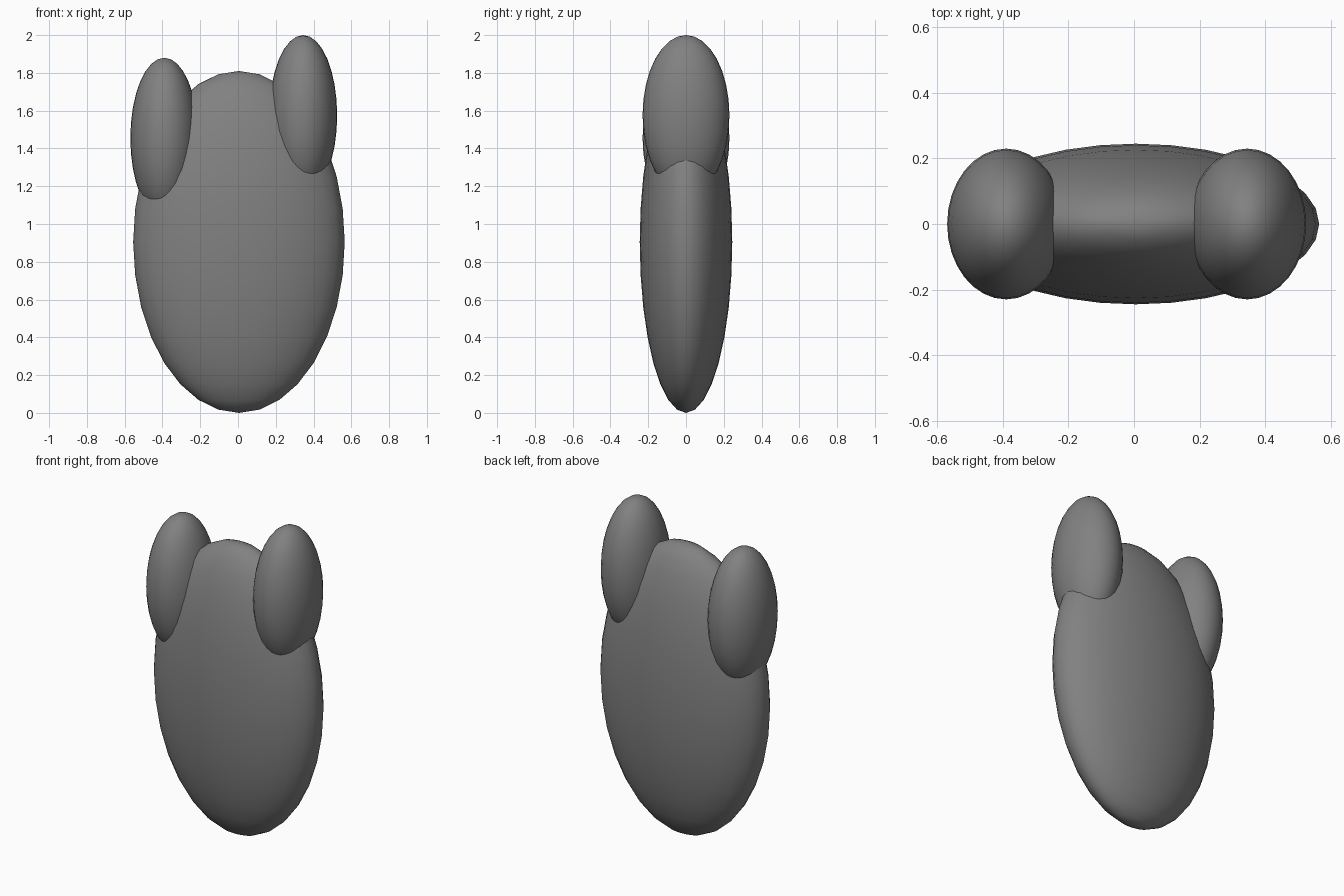
import bpy

cube = bpy.data.objects.get("Cube")
if cube:
    bpy.data.objects.remove(cube, do_unlink=True)

# Single grey material
grey = bpy.data.materials.new("mid_grey")
grey.use_nodes = True
colour = (0.22, 0.22, 0.22, 1)
grey.diffuse_color = colour
grey.node_tree.nodes["Principled BSDF"].inputs["Base Color"].default_value = colour


def ellipsoid(name, centre, radii):
    """Smooth sphere stretched to the given half-sizes."""
    bpy.ops.mesh.primitive_uv_sphere_add(segments=32, ring_count=16, radius=1, location=centre)
    ob = bpy.context.object
    ob.name = name
    ob.scale = radii
    bpy.ops.object.transform_apply(location=False, rotation=False, scale=True)
    bpy.ops.object.shade_smooth()
    ob.data.materials.append(grey)
    return ob


# Flattened egg-shaped body
ellipsoid("body", (0.005, 0, 0.905), (0.56, 0.245, 0.905))

# Two matching ears, the left one set higher
ear_radii = (0.18, 0.23, 0.425)
ellipsoid("left_ear", (0.345, 0, 1.575), ear_radii)
ellipsoid("right_ear", (-0.39, 0, 1.455), ear_radii)
